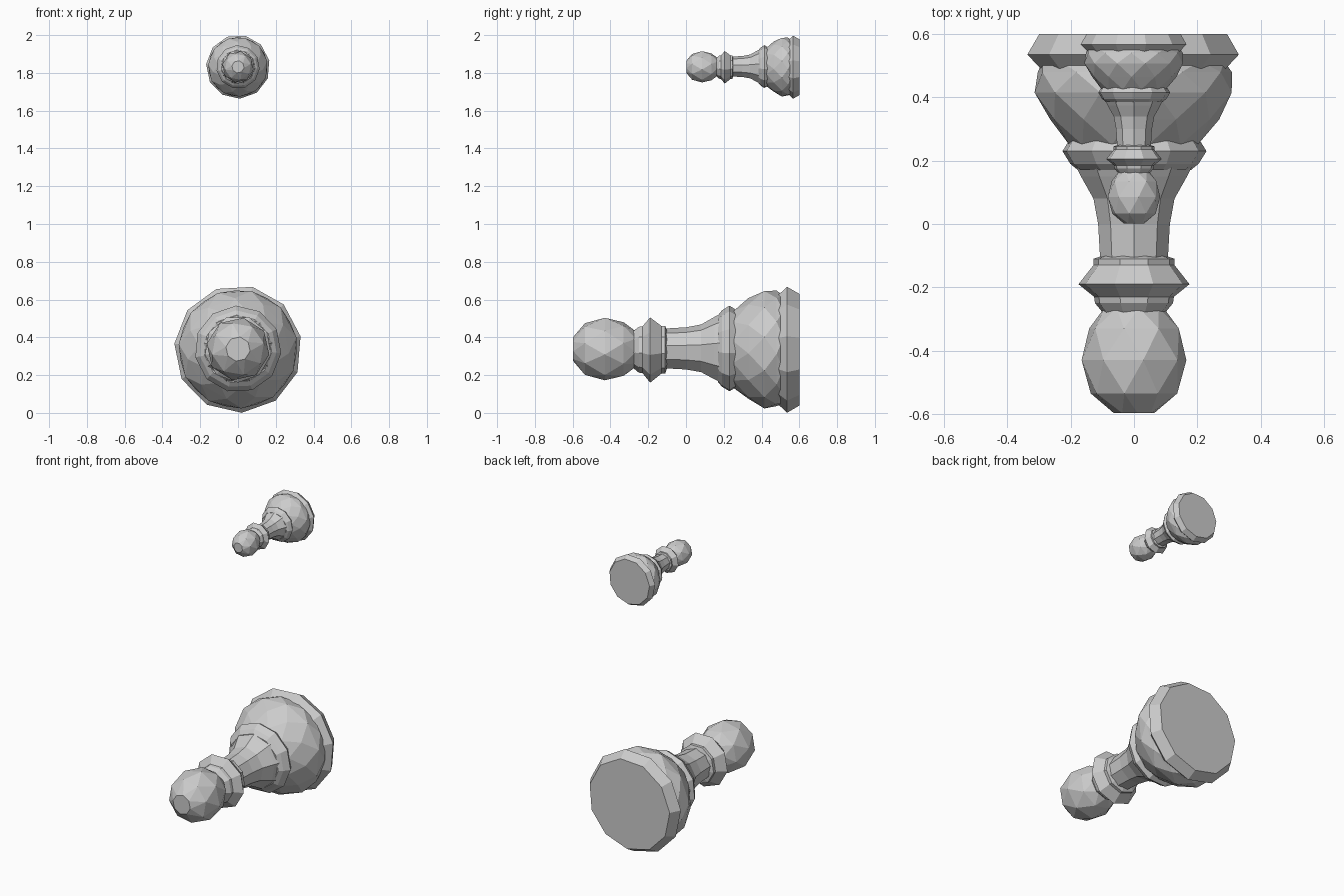
import bpy, bmesh
from math import sin, cos, radians, pi

if "Cube" in bpy.data.objects:
    bpy.data.objects.remove(bpy.data.objects["Cube"])


def lathe(name, profile, sides, phase, twist, place):
    """Closed faceted turning along y; twist offsets every second ring into triangles."""
    scale, y0, z0 = place
    bm = bmesh.new()
    rings = []
    for i, (r, y) in enumerate(profile):
        offset = radians(phase) + (pi / sides if twist and i % 2 else 0)
        ring = []
        for k in range(sides):
            a = offset + 2 * pi * k / sides
            ring.append(bm.verts.new((r * cos(a) * scale, y0 + y * scale, z0 + r * sin(a) * scale)))
        rings.append(ring)
    for i in range(len(rings) - 1):
        a, b = rings[i], rings[i + 1]
        for k in range(sides):
            n = (k + 1) % sides
            if not twist:
                bm.faces.new((a[k], a[n], b[n], b[k]))
            elif i % 2 == 0:
                bm.faces.new((a[k], a[n], b[k]))
                bm.faces.new((a[n], b[n], b[k]))
            else:
                bm.faces.new((a[k], b[n], b[k]))
                bm.faces.new((a[k], a[n], b[n]))
    bm.faces.new(rings[0])
    bm.faces.new(rings[-1])
    bmesh.ops.recalc_face_normals(bm, faces=bm.faces)
    mesh = bpy.data.meshes.new(name)
    bm.to_mesh(mesh)
    bm.free()
    bpy.context.collection.objects.link(bpy.data.objects.new(name, mesh))


# part name: (radius, y) profile, sides, phase angle, twisted rings
PARTS = {
    "head": ([(0.065, -0.597), (0.14, -0.535), (0.168, -0.43), (0.145, -0.33), (0.095, -0.265)], 8, 80, True),
    "collar": ([(0.10, -0.28), (0.125, -0.25), (0.128, -0.23), (0.178, -0.19),
                (0.13, -0.13), (0.13, -0.11), (0.10, -0.10)], 9, 70, False),
    "stem": ([(0.108, -0.12), (0.115, 0.0), (0.13, 0.08), (0.17, 0.15), (0.20, 0.21)], 9, 90, False),
    "ring": ([(0.18, 0.17), (0.205, 0.19), (0.23, 0.23), (0.21, 0.262)], 11, 60, False),
    "body": ([(0.205, 0.25), (0.27, 0.33), (0.315, 0.415), (0.31, 0.48), (0.29, 0.515)], 11, 77, True),
    "foot": ([(0.295, 0.49), (0.338, 0.535), (0.30, 0.6)], 11, 77, False),
}

# Large piece below, half-size piece above: (scale, y centre, axis height)
for piece, place in (("large", (1.0, 0.0, 0.338)), ("small", (0.5, 0.3, 1.832))):
    for part, (profile, sides, phase, twist) in PARTS.items():
        lathe(f"{piece}_{part}", profile, sides, phase, twist, place)
